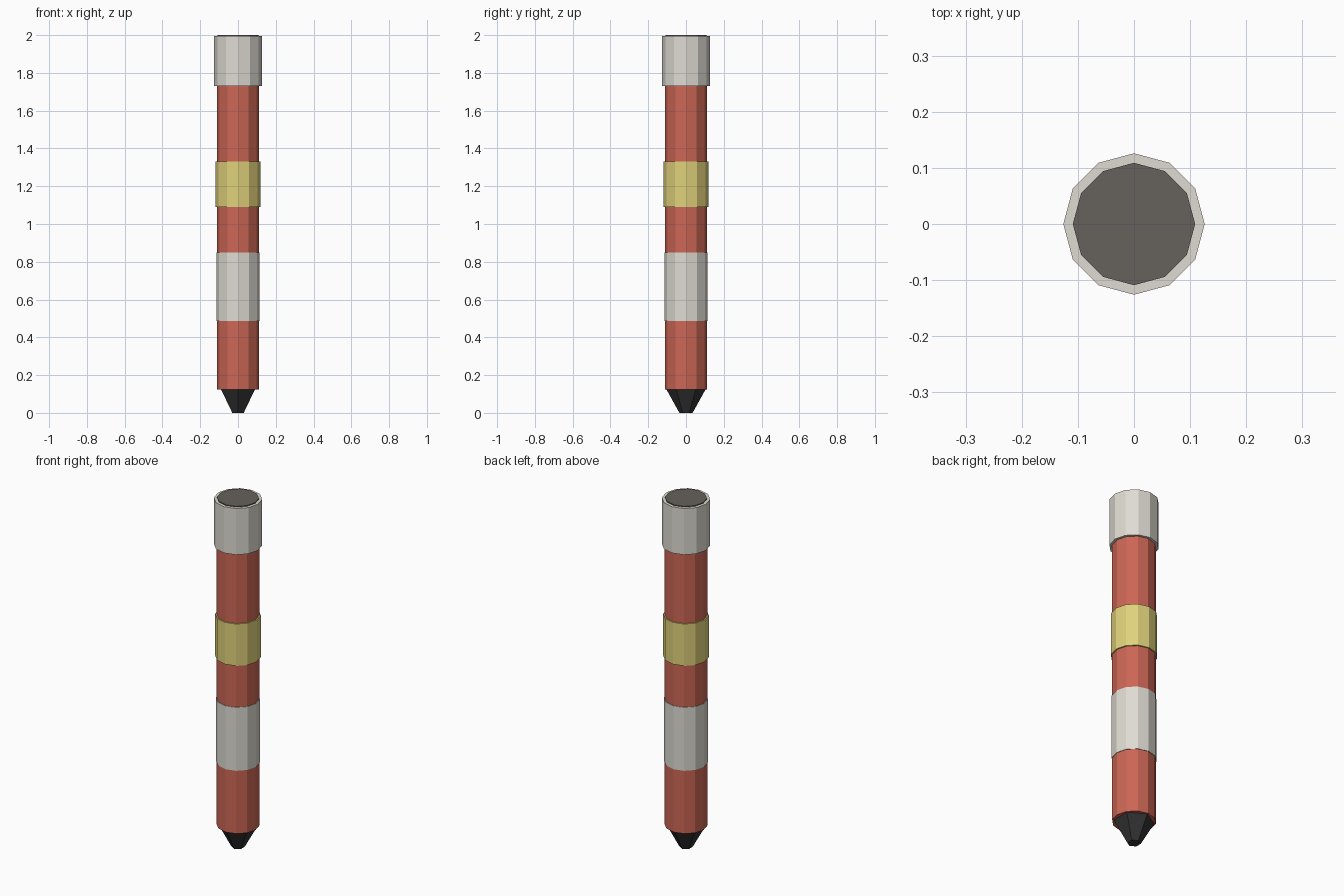
import bpy
import math

default = bpy.data.objects.get("Cube")
if default:
    bpy.data.objects.remove(default, do_unlink=True)


def material(name, hex_code):
    """Flat material from an sRGB hex colour, stored as linear values."""
    srgb = [int(hex_code[i:i + 2], 16) / 255 for i in (0, 2, 4)]
    colour = [((c + 0.055) / 1.055) ** 2.4 for c in srgb] + [1.0]
    mat = bpy.data.materials.new(name)
    mat.use_nodes = True
    mat.diffuse_color = colour
    mat.node_tree.nodes["Principled BSDF"].inputs["Base Color"].default_value = colour
    return mat


red = material("faded red", "CC6655")
white = material("off white", "DEDBD2")
yellow = material("pale yellow", "DFD17A")
grey = material("warm dark grey", "66615C")
black = material("soft black", "333333")


def prism(name, bottom, top, radius, mat, sides=12, top_radius=None):
    """Upright faceted cylinder or tapered cone between two heights."""
    bpy.ops.mesh.primitive_cone_add(
        vertices=sides, radius1=radius,
        radius2=radius if top_radius is None else top_radius,
        depth=top - bottom, location=(0, 0, (bottom + top) / 2))
    obj = bpy.context.object
    obj.name = name
    obj.data.materials.append(mat)
    return obj


# Tube and its tapered six-sided tip
prism("body_tube", 0.125, 1.9, 0.112, red)
prism("tip", 0, 0.127, 0.035, black, sides=6, top_radius=0.105)

# Bands wrapped round the tube
prism("label_band", 0.487, 0.85, 0.115, white)
prism("yellow_band", 1.09, 1.33, 0.119, yellow)

# End cap with a thin disc on top
prism("end_cap", 1.73, 1.995, 0.126, white)
prism("cap_disc", 1.992, 2.0, 0.109, grey)
